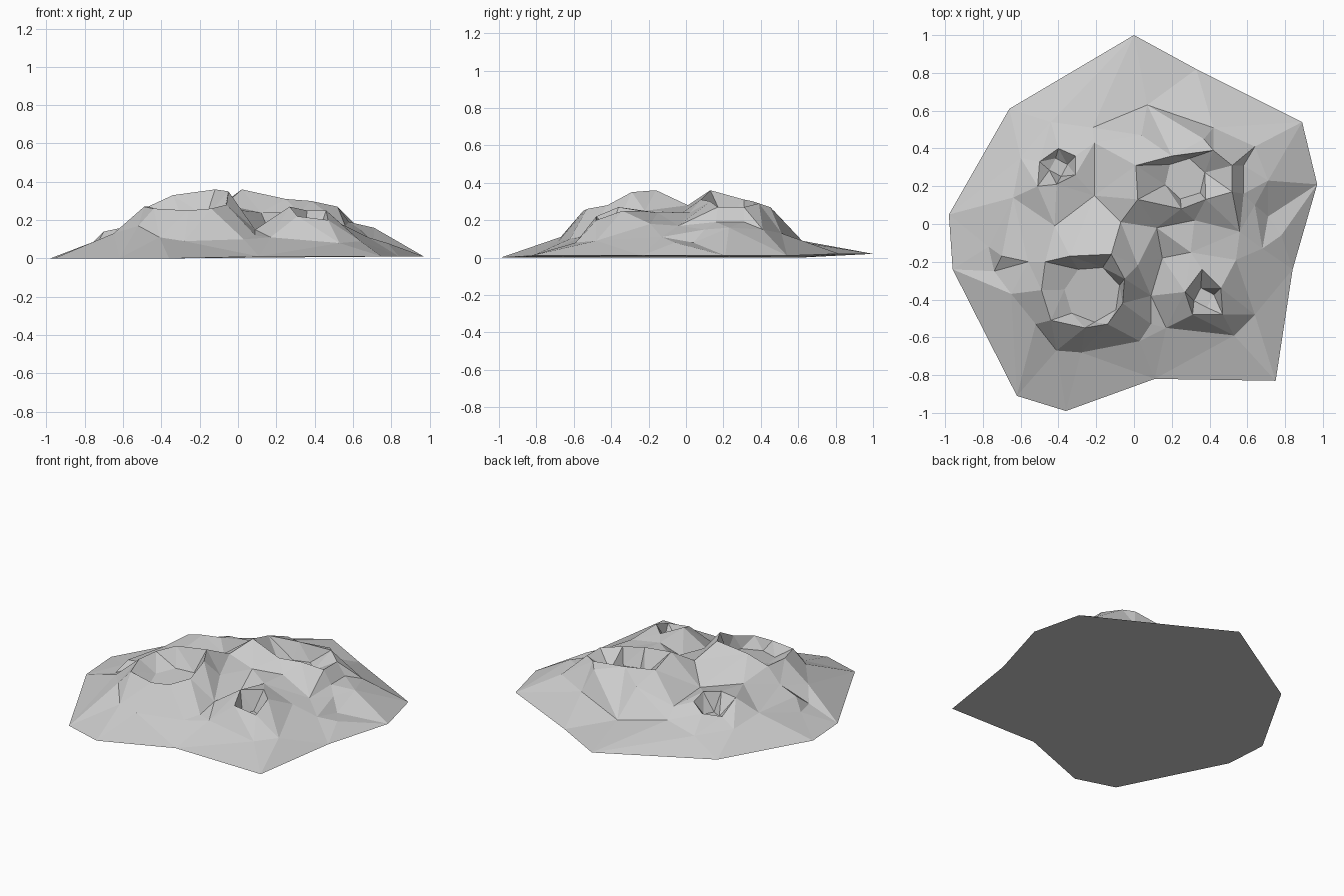
import bpy, bmesh
from math import sin, cos, tau
from mathutils import Vector
from mathutils.geometry import delaunay_2d_cdt

points, edges = [], []


def ring(pts):
    """Add a closed loop whose edges are kept as creases."""
    s, n = len(points), len(pts)
    points.extend(pts)
    edges.extend((s + i, s + (i + 1) % n) for i in range(n))
    return list(range(s, s + n))


def floor(cx, cy, r, z, n, tilt=0.0):
    """Add a small polygonal crater floor."""
    ring([(cx + r * cos(tau * i / n + 0.3), cy + r * sin(tau * i / n + 0.3),
           z + tilt * sin(tau * i / n + 0.3)) for i in range(n)])


# ground outline, counter-clockwise
outline = ring([(0, 1, .02), (-.66, .61, 0), (-.98, .05, 0), (-.96, -.24, 0),
                (-.62, -.91, 0), (-.36, -.99, 0), (.11, -.82, .01), (.75, -.83, .01),
                (.84, -.24, .01), (.97, .21, .01), (.89, .54, .01), (.33, .82, .02)])

# large front left crater: rim, floor, foot
ring([(-.47, -.2, .27), (-.34, -.17, .33), (-.12, -.16, .36), (-.05, -.29, .35),
      (-.06, -.42, .28), (-.14, -.53, .26), (-.26, -.55, .25), (-.44, -.51, .26),
      (-.49, -.35, .27)])
floor(-.22, -.37, .15, .2, 7, .02)
points += [(-.41, -.67, .11), (-.28, -.68, .09), (.03, -.62, .1), (.09, -.53, .12),
           (.09, -.38, .15), (-.52, -.53, .17), (-.65, -.37, .13), (.02, -.22, .25)]

# large back right crater: rim, floor, foot
ring([(.01, .31, .31), (.02, .13, .36), (.25, .08, .31), (.38, .13, .3),
      (.52, .17, .27), (.52, .31, .27), (.42, .39, .29), (.2, .36, .3)])
floor(.27, .24, .11, .19, 6)
points += [(.04, .47, .25), (.37, .45, .27), (.42, .51, .13), (.58, .31, .19),
           (.64, .41, .15), (.58, .16, .19), (.56, -.04, .17), (.32, .02, .24),
           (.07, .63, .08), (-.22, .51, .11)]

# small back left crater: rim, floor, foot
ring([(-.31, .26, .23), (-.31, .36, .2), (-.4, .4, .16), (-.5, .33, .14),
      (-.51, .2, .22), (-.41, .21, .24)])
floor(-.4, .3, .05, .11, 4)
points += [(-.44, .54, .075), (-.6, .35, .09), (-.64, .14, .13), (-.21, .43, .17)]

# small front right crater: rim, floor, foot
ring([(.36, -.24, .25), (.27, -.36, .27), (.31, -.48, .22), (.47, -.48, .2),
      (.46, -.34, .25)])
floor(.37, -.39, .055, .14, 4)
points += [(.17, -.55, .11), (.53, -.59, .08), (.64, -.48, .09), (.54, -.19, .18),
           (.3, -.15, .24), (.15, -.18, .17)]

# side vents on the right and left slopes
ring([(.71, .23, .16), (.64, .1, .15), (.68, -.13, .11), (.71, .04, .08)])
ring([(-.77, -.12, .07), (-.74, -.25, .07), (-.7, -.17, .14)])
points += [(.78, -.06, .08), (-.56, -.2, .17)]

# saddle between the craters
points += [(-.21, .15, .19), (-.07, .01, .28), (-.42, -.01, .21), (.12, -.02, .24)]

# triangulate in plan, then lift to height
flat = [Vector(p[:2]) for p in points]
co, _, tris, orig, _, _ = delaunay_2d_cdt(flat, edges, [outline], 1, 1e-5)
bm = bmesh.new()
vs = [bm.verts.new((c.x, c.y, points[o[0]][2] if o else .2)) for c, o in zip(co, orig)]
for t in tris:
    bm.faces.new([vs[i] for i in t])

# flat underside
lookup = {o[0]: v for v, o in zip(vs, orig) if o}
bm.faces.new([lookup[i] for i in reversed(outline)])
bmesh.ops.recalc_face_normals(bm, faces=bm.faces)
mesh = bpy.data.meshes.new("crater_mound")
bm.to_mesh(mesh)
bm.free()
bpy.context.collection.objects.link(bpy.data.objects.new("crater_mound", mesh))
